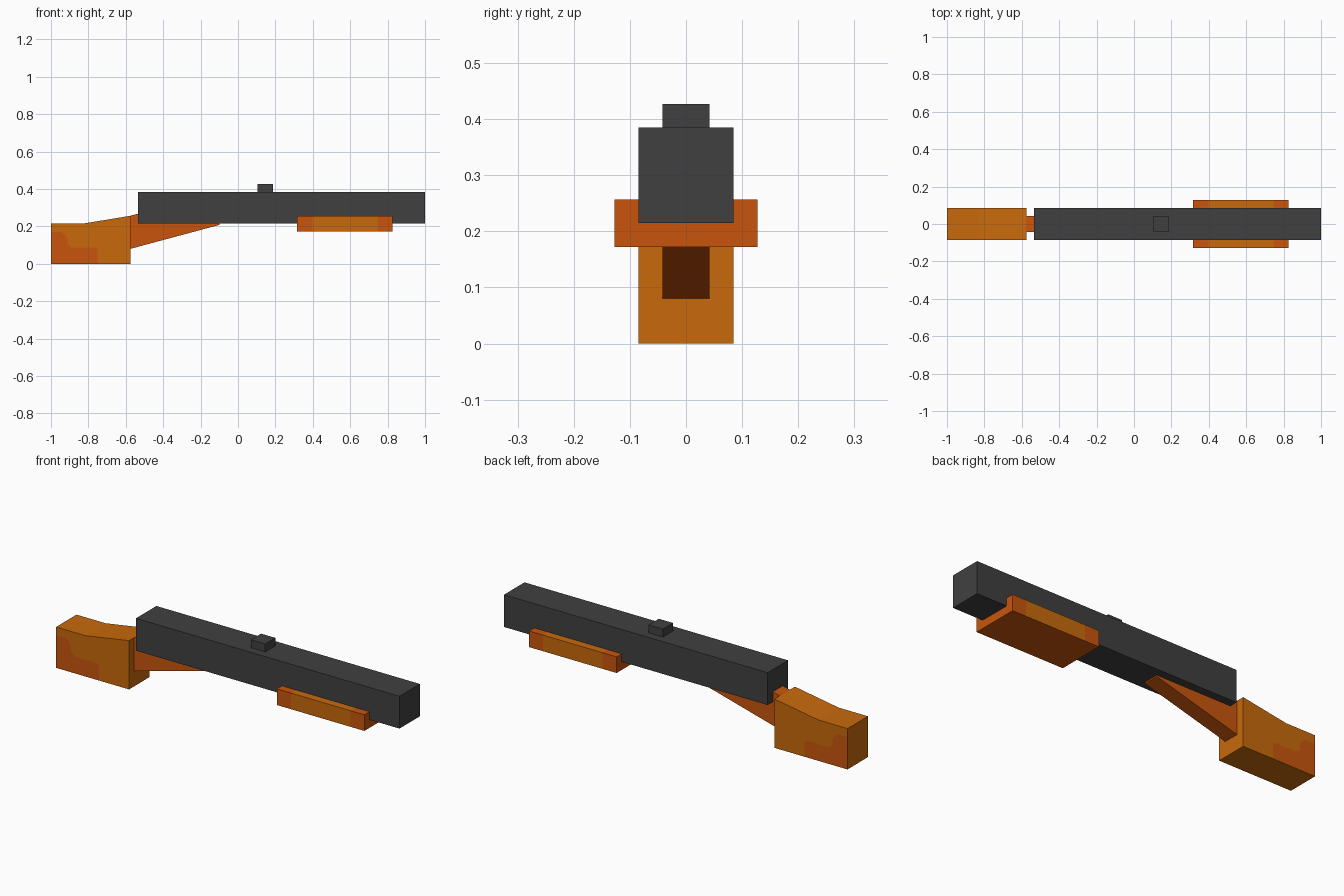
import bpy, bmesh
from mathutils import Vector

if "Cube" in bpy.data.objects:
    bpy.data.objects.remove(bpy.data.objects["Cube"])


def material(name, rgb):
    m = bpy.data.materials.new(name)
    m.diffuse_color = (*rgb, 1)
    m.use_nodes = True
    m.node_tree.nodes["Principled BSDF"].inputs["Base Color"].default_value = m.diffuse_color
    return m


GREY = material("dark_grey", (0.051, 0.051, 0.051))
LIGHT = material("light_orange", (0.578, 0.144, 0.0037))
DEEP = material("deep_orange", (0.578, 0.091, 0.0037))


def finish(name, bm, mats):
    bmesh.ops.recalc_face_normals(bm, faces=bm.faces)
    me = bpy.data.meshes.new(name)
    bm.to_mesh(me)
    bm.free()
    for m in mats:
        me.materials.append(m)
    ob = bpy.data.objects.new(name, me)
    bpy.context.collection.objects.link(ob)
    return ob


def box(x0, x1, half_y, z0, z1):
    bm = bmesh.new()
    bmesh.ops.create_cube(bm, size=1)
    for v in bm.verts:
        v.co = Vector(((x0 + x1) / 2 + v.co.x * (x1 - x0), v.co.y * 2 * half_y,
                       (z0 + z1) / 2 + v.co.z * (z1 - z0)))
    return bm


def slab(points, half_y, side_faces):
    """Outline = first side_faces['rim'] points; sides split into the listed polygons."""
    bm = bmesh.new()
    sides = [[bm.verts.new((x, y, z)) for x, z in points] for y in (-half_y, half_y)]
    for s in sides:
        for idx, mat in side_faces["polys"]:
            bm.faces.new([s[i] for i in idx]).material_index = mat
    n = side_faces["rim"]
    for i in range(n):
        j = (i + 1) % n
        bm.faces.new((sides[0][i], sides[0][j], sides[1][j], sides[1][i]))
    return bm


# Barrel and sight
finish("barrel", box(-0.535, 1.0, 0.085, 0.215, 0.385), [GREY])
finish("sight", box(0.105, 0.188, 0.042, 0.385, 0.427), [GREY])

# Fore grip: lighter middle band on its sides and top
bm = box(0.315, 0.825, 0.127, 0.172, 0.257)
for x in (0.398, 0.745):
    bmesh.ops.bisect_plane(bm, geom=bm.verts[:] + bm.edges[:] + bm.faces[:],
                           plane_co=(x, 0, 0), plane_no=(1, 0, 0))
bm.normal_update()
for f in bm.faces:
    middle = 0.398 < f.calc_center_median().x < 0.745
    f.material_index = 1 if middle and f.normal.z > -0.5 else 0
finish("fore_grip", bm, [DEEP, LIGHT])

# Neck: sloping bar running from the butt up into the barrel
neck = [(-0.58, 0.079), (-0.1, 0.208), (-0.1, 0.37), (-0.535, 0.268), (-0.58, 0.256)]
finish("neck", slab(neck, 0.042, {"rim": 5, "polys": [(range(5), 0)]}), [DEEP])

# Butt: stepped darker patch cut into both sides
rim = [(-1, 0), (-0.75, 0), (-0.575, 0), (-0.575, 0.257), (-0.83, 0.215),
       (-1, 0.215), (-1, 0.17)]
step = [(-0.945, 0.17), (-0.93, 0.16), (-0.912, 0.138), (-0.912, 0.108),
        (-0.89, 0.088), (-0.765, 0.088), (-0.75, 0.078)]
k = list(range(7, 14))
polys = [([0, 1] + k[::-1] + [6], 1), ([1, 2, 3, 4, 5, 6] + k, 0)]
finish("butt", slab(rim + step, 0.085, {"rim": 7, "polys": polys}), [LIGHT, DEEP])
